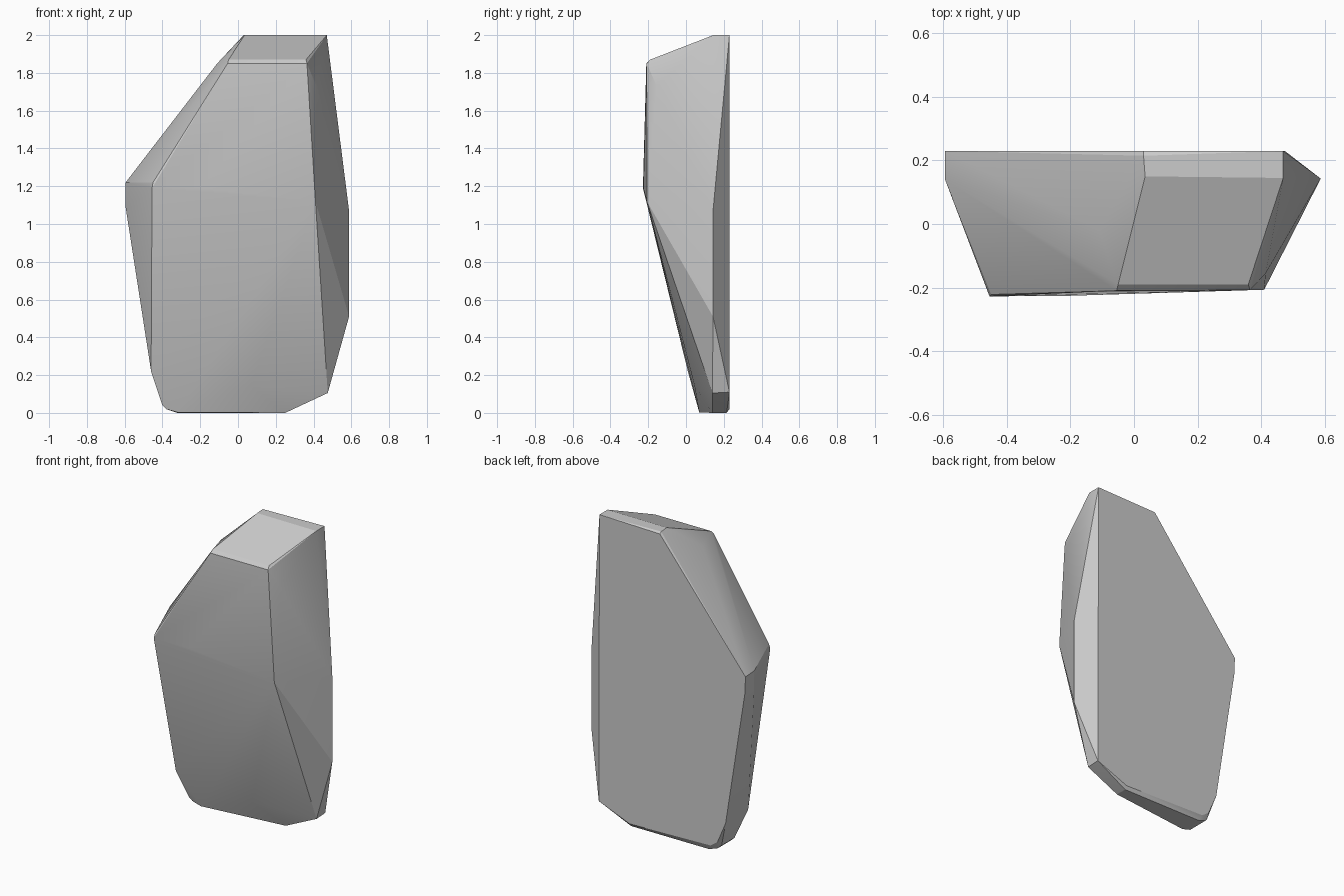
import bpy, bmesh

# Corner points of the faceted boulder
back = [(0.03, 0.23, 1.99), (0.47, 0.23, 2.0), (0.48, 0.23, 1.08), (0.48, 0.23, 0.51),
        (0.475, 0.23, 0.11), (0.25, 0.23, 0.02), (-0.34, 0.23, 0.035), (-0.39, 0.23, 0.07),
        (-0.45, 0.23, 0.21), (-0.59, 0.23, 1.10), (-0.595, 0.23, 1.215)]
crown = [(0.035, 0.15, 2.0), (0.47, 0.145, 2.0), (0.03, 0.215, 2.0),
         (-0.05, -0.19, 1.87), (-0.055, -0.21, 1.85), (0.36, -0.19, 1.87), (0.365, -0.208, 1.85),
         (-0.11, -0.02, 1.85)]
front = [(-0.45, -0.222, 1.22), (-0.455, -0.228, 1.19), (-0.20, -0.226, 1.19),
         (0.41, -0.207, 1.12), (0.415, -0.155, 1.73)]
sides = [(0.588, 0.143, 1.07), (0.588, 0.143, 0.51),
         (-0.595, 0.14, 1.22), (-0.595, 0.14, 1.09)]
base = [(-0.46, 0.01, 0.22), (-0.40, 0.065, 0.04), (-0.38, 0.07, 0.02), (-0.32, 0.07, 0.003),
        (-0.40, 0.20, 0.04), (-0.38, 0.21, 0.02), (-0.32, 0.215, 0.0),
        (0.07, 0.045, 0.145), (0.25, 0.14, 0.0), (0.25, 0.215, 0.0), (0.475, 0.14, 0.105)]

# Wrap the corners in a convex shell
bm = bmesh.new()
for p in back + crown + front + sides + base:
    bm.verts.new(p)
res = bmesh.ops.convex_hull(bm, input=bm.verts[:])
loose = [v for v in bm.verts if not v.link_faces]
bmesh.ops.delete(bm, geom=loose, context='VERTS')
bmesh.ops.dissolve_limit(bm, angle_limit=0.02, verts=bm.verts[:], edges=bm.edges[:])
bmesh.ops.recalc_face_normals(bm, faces=bm.faces[:])

mesh = bpy.data.meshes.new("boulder")
bm.to_mesh(mesh)
bm.free()
rock = bpy.data.objects.new("boulder", mesh)
bpy.context.collection.objects.link(rock)

# Soft shading across shallow facets, crisp at the main edges
bpy.context.view_layer.objects.active = rock
rock.select_set(True)
bpy.ops.object.shade_smooth_by_angle(angle=0.3)
